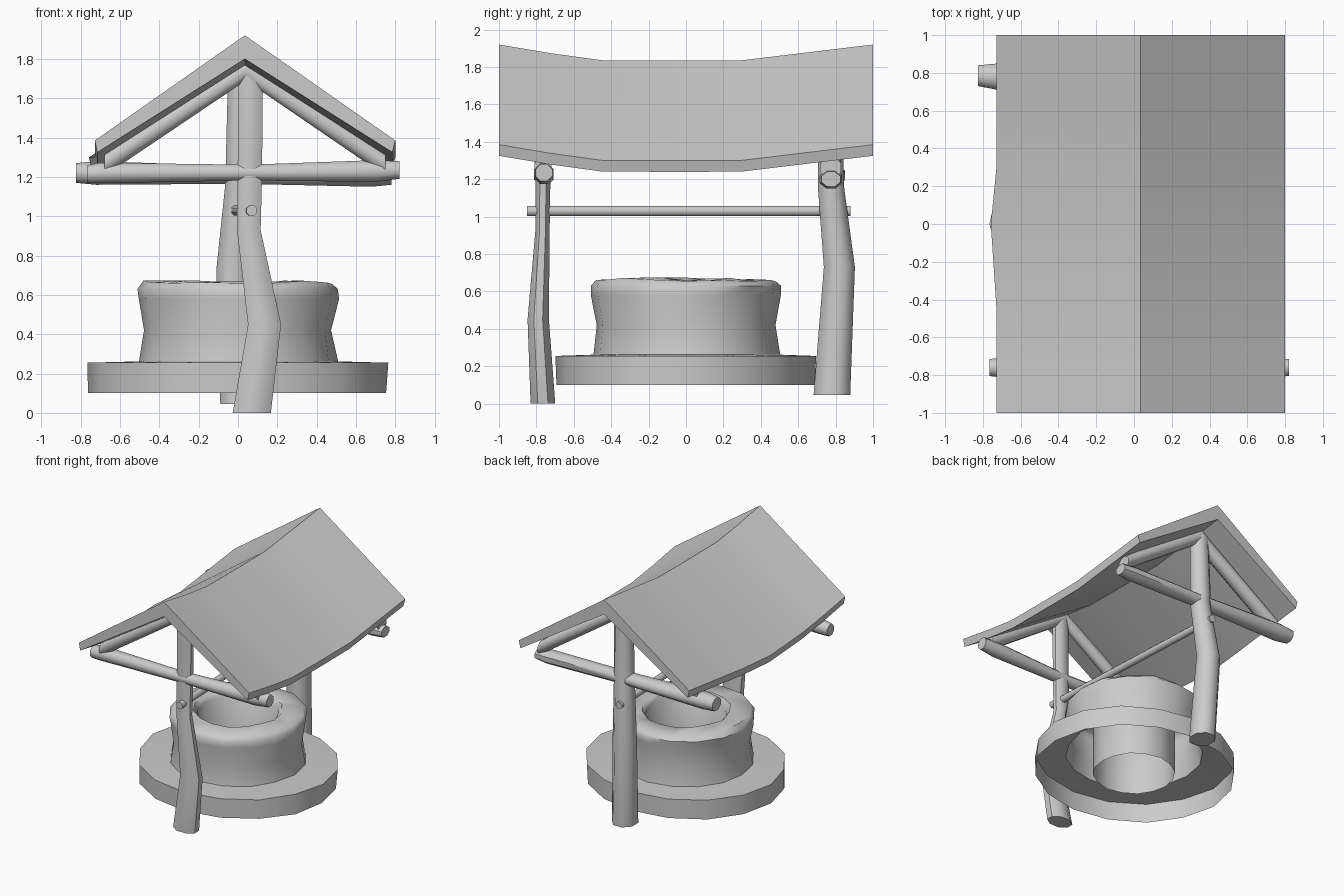
import bpy, bmesh, math, random
from mathutils import Vector

if "Cube" in bpy.data.objects:
    bpy.data.objects.remove(bpy.data.objects["Cube"])

random.seed(4)
X, Y, Z = Vector((1, 0, 0)), Vector((0, 1, 0)), Vector((0, 0, 1))


def ring(center, u, v, n=8):
    """Closed loop of n points round a centre, spanned by half-axes u and v."""
    k = 1 / math.cos(math.pi / n)
    angles = [2 * math.pi * (i + 0.5) / n for i in range(n)]
    return [Vector(center) + k * (u * math.cos(a) + v * math.sin(a)) for a in angles]


def loft(name, rings, caps=True, angle=50):
    """Skin a list of equal-length loops into one mesh object."""
    bm = bmesh.new()
    loops = [[bm.verts.new(p) for p in r] for r in rings]
    n = len(loops[0])
    for a, b in zip(loops, loops[1:]):
        for i in range(n):
            j = (i + 1) % n
            bm.faces.new((a[i], a[j], b[j], b[i]))
    if caps:
        bm.faces.new(loops[0])
        bm.faces.new(loops[-1])
    bmesh.ops.recalc_face_normals(bm, faces=bm.faces)
    mesh = bpy.data.meshes.new(name)
    bm.to_mesh(mesh)
    bm.free()
    mesh.shade_smooth()
    mesh.set_sharp_from_angle(angle=math.radians(angle))
    obj = bpy.data.objects.new(name, mesh)
    bpy.context.collection.objects.link(obj)
    return obj


def post(name, rows):
    # rows: x, y, z, half width x, half depth y
    return loft(name, [ring((x, y, z), X * wx, Y * wy) for x, y, z, wx, wy in rows])


def beam(name, rows):
    # rows: x, y, z, half depth y, half height z
    return loft(name, [ring((x, y, z), Y * wy, Z * wz) for x, y, z, wy, wz in rows])


# Well: open-bottomed plinth, waisted wall, rim and inner shaft in one lathe
profile = [(0.76, 0.70, 0.10), (0.76, 0.70, 0.255), (0.505, 0.50, 0.262),
           (0.48, 0.48, 0.42), (0.51, 0.505, 0.58), (0.515, 0.51, 0.63),
           (0.485, 0.485, 0.66), (0.33, 0.33, 0.662), (0.30, 0.30, 0.63),
           (0.30, 0.30, 0.10)]
SIDES = 16
rings = []
for rx, ry, z in profile:
    loop = []
    for i in range(SIDES):
        a = 2 * math.pi * i / SIDES
        s = 1 + random.uniform(-0.015, 0.01)
        dz = random.uniform(-0.008, 0.014) if z > 0.64 else 0
        loop.append(Vector((rx * s * math.cos(a), ry * s * math.sin(a), z + dz)))
    rings.append(loop)
loft("well_wall", rings, caps=False)

# Crooked posts
post("front_post", [(0.07, -0.765, 0.00, 0.097, 0.066), (0.135, -0.79, 0.45, 0.084, 0.057),
                    (0.055, -0.767, 0.93, 0.060, 0.038), (0.06, -0.765, 1.20, 0.062, 0.04),
                    (0.065, -0.765, 1.75, 0.062, 0.04)])
post("back_post", [(0.0, 0.78, 0.045, 0.09, 0.098), (-0.025, 0.82, 0.73, 0.085, 0.083),
                   (0.01, 0.775, 1.16, 0.075, 0.07), (0.02, 0.77, 1.75, 0.07, 0.06)])

# Cross beams with thicker ends
beam("front_beam", [(-0.765, -0.76, 1.215, 0.045, 0.045), (-0.70, -0.76, 1.22, 0.052, 0.052),
                    (0.05, -0.765, 1.222, 0.042, 0.04), (0.70, -0.76, 1.23, 0.052, 0.055),
                    (0.82, -0.76, 1.235, 0.045, 0.045)])
beam("back_beam", [(-0.825, 0.785, 1.22, 0.055, 0.05), (-0.72, 0.78, 1.22, 0.07, 0.06),
                   (0.0, 0.775, 1.21, 0.055, 0.045), (0.68, 0.775, 1.20, 0.06, 0.05),
                   (0.78, 0.775, 1.20, 0.05, 0.04)])

# Sloping rafters under each end of the roof
for end, y, w in (("front", -0.765, 0.045), ("back", 0.775, 0.055)):
    for side, x in (("left", -0.68), ("right", 0.75)):
        beam(f"{end}_{side}_rafter", [(0.04, y, 1.75, w, 0.06), (x, y, 1.26, w, 0.055)])

# Winding bar through both posts
path = [(0.07, -0.85, 1.03), (-0.015, 0.88, 1.03)]
loft("winding_bar", [ring(p, X * 0.027, Z * 0.027) for p in path])

# Sagging roof: one gable section swept front to back
gable = [(0.035, 1.92), (0.80, 1.385), (0.785, 1.325), (0.035, 1.80),
         (-0.715, 1.325), (-0.728, 1.385)]
sag = [(-1.0, 0.0), (-0.72, 0.047), (-0.45, 0.084), (0.0, 0.086),
       (0.3, 0.084), (0.65, 0.042), (1.0, 0.0)]
rings = []
for y, drop in sag:
    bulge = 0.03 if y == 0 else 0
    rings.append([Vector((x - (bulge if x < -0.7 else 0), y, z - drop)) for x, z in gable])
loft("roof", rings, angle=40)
